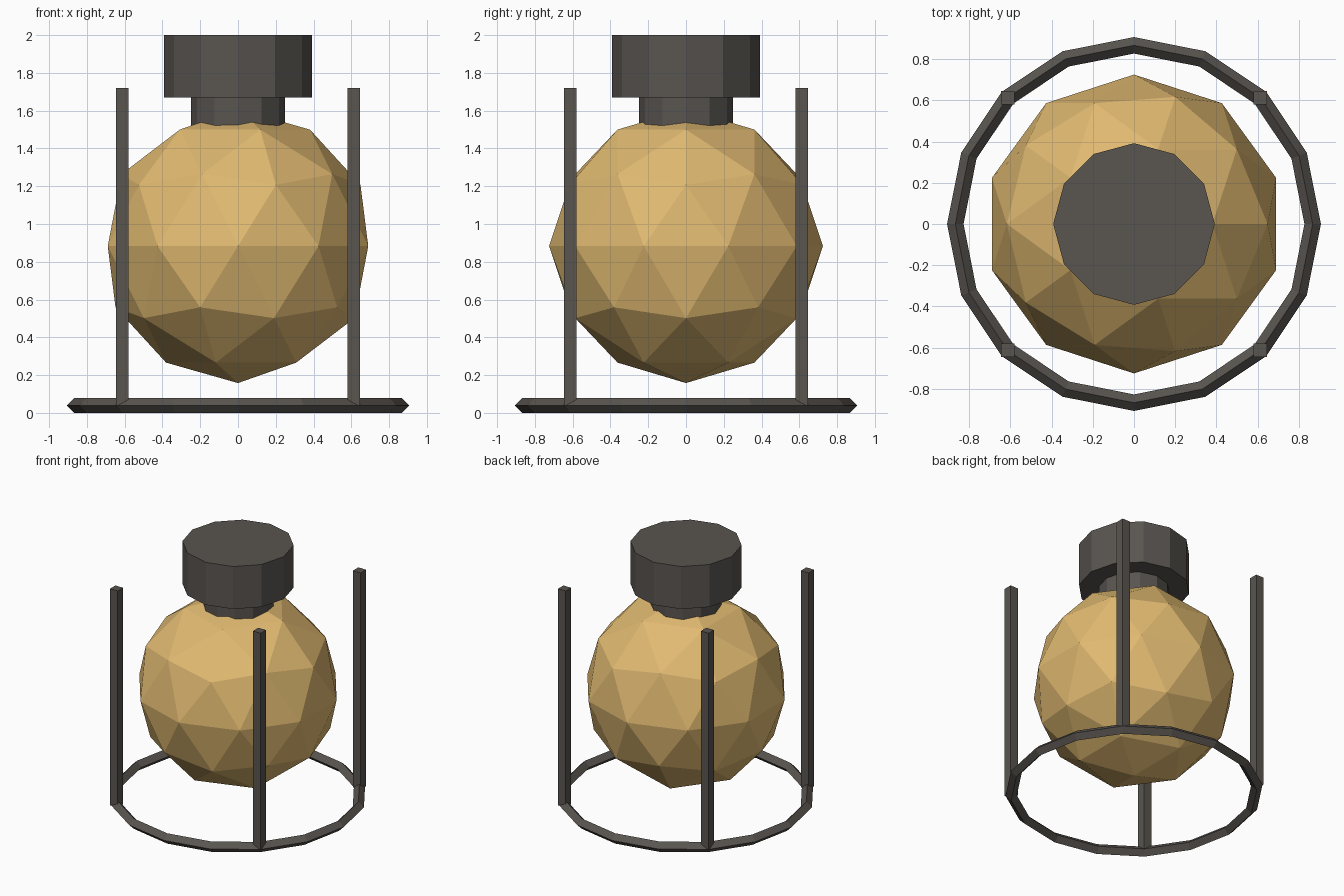
import bpy
import math

cube = bpy.data.objects.get("Cube")
if cube:
    bpy.data.objects.remove(cube, do_unlink=True)


def make_material(name, colour):
    mat = bpy.data.materials.new(name)
    mat.use_nodes = True
    mat.diffuse_color = colour
    mat.node_tree.nodes["Principled BSDF"].inputs["Base Color"].default_value = colour
    return mat


gold = make_material("warm gold", (0.75, 0.49, 0.165, 1))
iron = make_material("dark iron", (0.1, 0.09, 0.08, 1))


def finish(name, mat):
    obj = bpy.context.object
    obj.name = name
    obj.data.name = name
    obj.data.materials.append(mat)
    return obj


def drum(name, radius, bottom, top):
    bpy.ops.mesh.primitive_cylinder_add(
        vertices=12, radius=radius, depth=top - bottom,
        location=(0, 0, (bottom + top) / 2))
    return finish(name, iron)


# Faceted globe
bpy.ops.mesh.primitive_ico_sphere_add(subdivisions=2, radius=0.725, location=(0, 0, 0.883))
finish("globe", gold)

# Neck and cap
drum("neck", 0.25, 1.51, 1.67)
drum("cap", 0.392, 1.67, 2.0)

# Base ring with a diamond section
RING = 0.867
TUBE = 0.04
bpy.ops.mesh.primitive_torus_add(
    major_segments=16, minor_segments=4,
    major_radius=RING, minor_radius=TUBE, location=(0, 0, TUBE))
finish("base_ring", iron)

# Four upright posts standing on the ring
post_height = 1.72 - TUBE
offset = RING * math.sqrt(0.5)
for side, sx in (("left", 1), ("right", -1)):
    for end, sy in (("front", -1), ("back", 1)):
        bpy.ops.mesh.primitive_cube_add(
            size=1, location=(sx * offset, sy * offset, TUBE + post_height / 2))
        post = finish(f"{end}_{side}_post", iron)
        for v in post.data.vertices:
            v.co.x *= 0.066
            v.co.y *= 0.066
            v.co.z *= post_height
